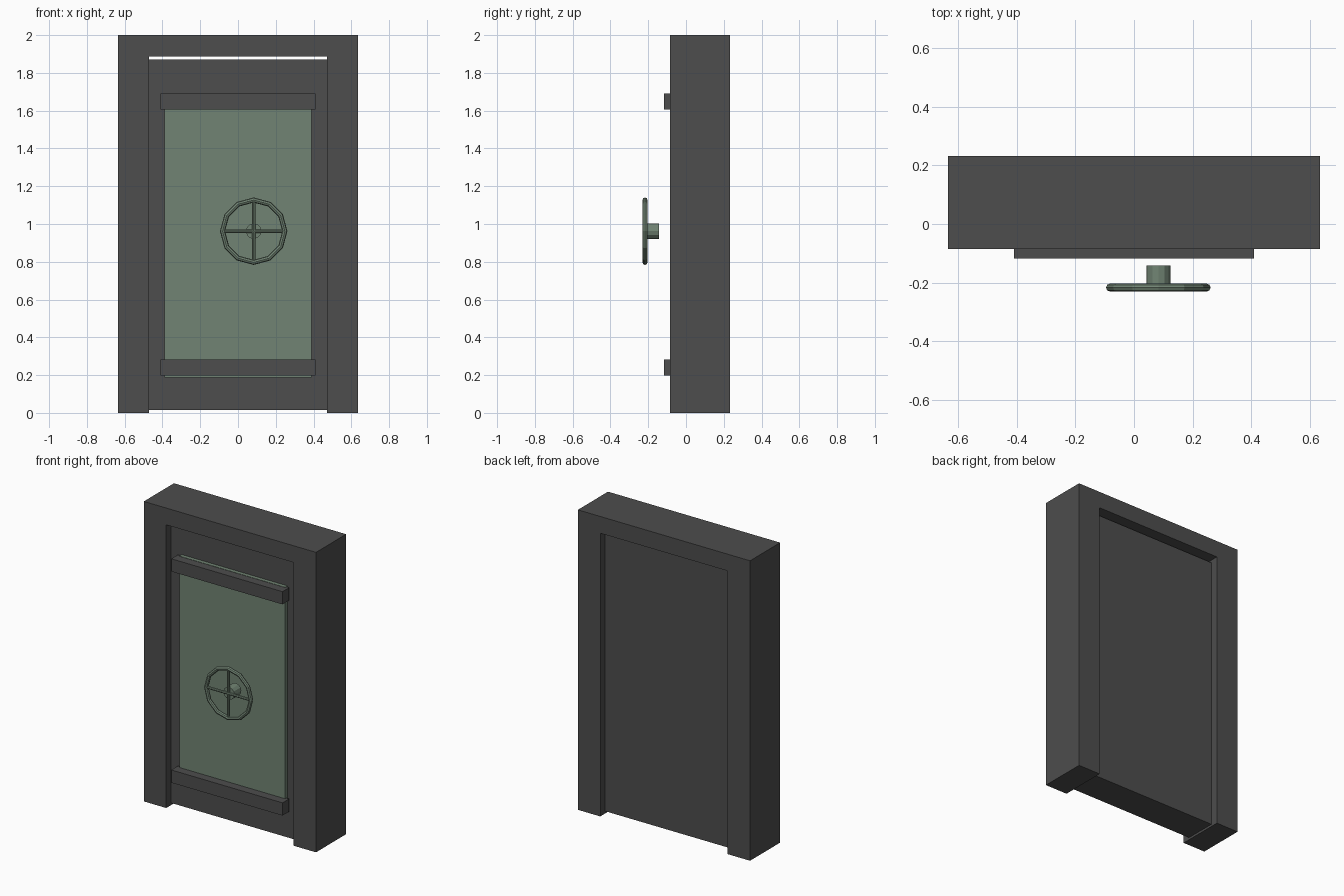
import bpy, bmesh, math

if "Cube" in bpy.data.objects:
    bpy.data.objects.remove(bpy.data.objects["Cube"])


def material(name, rgb):
    m = bpy.data.materials.new(name)
    m.diffuse_color = (*rgb, 1)
    m.use_nodes = True
    m.node_tree.nodes["Principled BSDF"].inputs["Base Color"].default_value = m.diffuse_color
    return m


grey = material("dark_grey", (0.075, 0.075, 0.075))
green = material("grey_green", (0.165, 0.23, 0.172))


def finish(name, bm, mat):
    bmesh.ops.recalc_face_normals(bm, faces=bm.faces)
    mesh = bpy.data.meshes.new(name)
    bm.to_mesh(mesh)
    bm.free()
    mesh.materials.append(mat)
    obj = bpy.data.objects.new(name, mesh)
    bpy.context.collection.objects.link(obj)
    return obj


def prism(name, outline, y0, y1, mat):
    """Extrude an (x, z) outline from y0 back to y1."""
    bm = bmesh.new()
    face = bm.faces.new([bm.verts.new((x, y0, z)) for x, z in outline])
    ext = bmesh.ops.extrude_face_region(bm, geom=[face])
    verts = [g for g in ext["geom"] if isinstance(g, bmesh.types.BMVert)]
    bmesh.ops.translate(bm, verts=verts, vec=(0, y1 - y0, 0))
    return finish(name, bm, mat)


def slab(name, half, z0, z1, y0, y1, mat):
    return prism(name, [(-half, z0), (half, z0), (half, z1), (-half, z1)], y0, y1, mat)


def rod(name, loc, radius, length, sides, rot, mat):
    bpy.ops.mesh.primitive_cylinder_add(vertices=sides, radius=radius, depth=length,
                                        location=loc, rotation=rot)
    obj = bpy.context.object
    obj.name = name
    obj.data.materials.append(mat)
    return obj


# Door frame: upside-down U
W, I, T = 0.635, 0.47, 1.888
prism("door_frame", [(-W, 0), (-I, 0), (-I, T), (I, T), (I, 0), (W, 0), (W, 2), (-W, 2)],
      -0.085, 0.232, grey)

# Door leaf, recessed on both sides
slab("door_leaf", I, 0.015, 1.87, -0.035, 0.18, grey)

# Green front plate with its two cross bars
slab("front_plate", 0.39, 0.188, 1.692, -0.06, -0.034, green)
for name, z in (("lower_bar", 0.197), ("upper_bar", 1.605)):
    slab(name, 0.41, z, z + 0.085, -0.117, -0.047, grey)

# Hand wheel: rim, spokes and hub
CX, CY, CZ = 0.083, -0.217, 0.962
bpy.ops.mesh.primitive_torus_add(location=(CX, CY, CZ), rotation=(math.pi / 2, 0, 0),
                                 major_segments=12, minor_segments=8,
                                 major_radius=0.165, minor_radius=0.0135)
rim = bpy.context.object
rim.name = "wheel_rim"
rim.data.materials.append(green)
rod("vertical_spoke", (CX, CY, CZ), 0.009, 0.33, 8, (0, 0, 0), green)
rod("horizontal_spoke", (CX, CY, CZ), 0.009, 0.33, 8, (0, math.pi / 2, 0), green)
rod("wheel_hub", (CX, -0.178, CZ), 0.041, 0.072, 12, (math.pi / 2, 0, 0), green)
